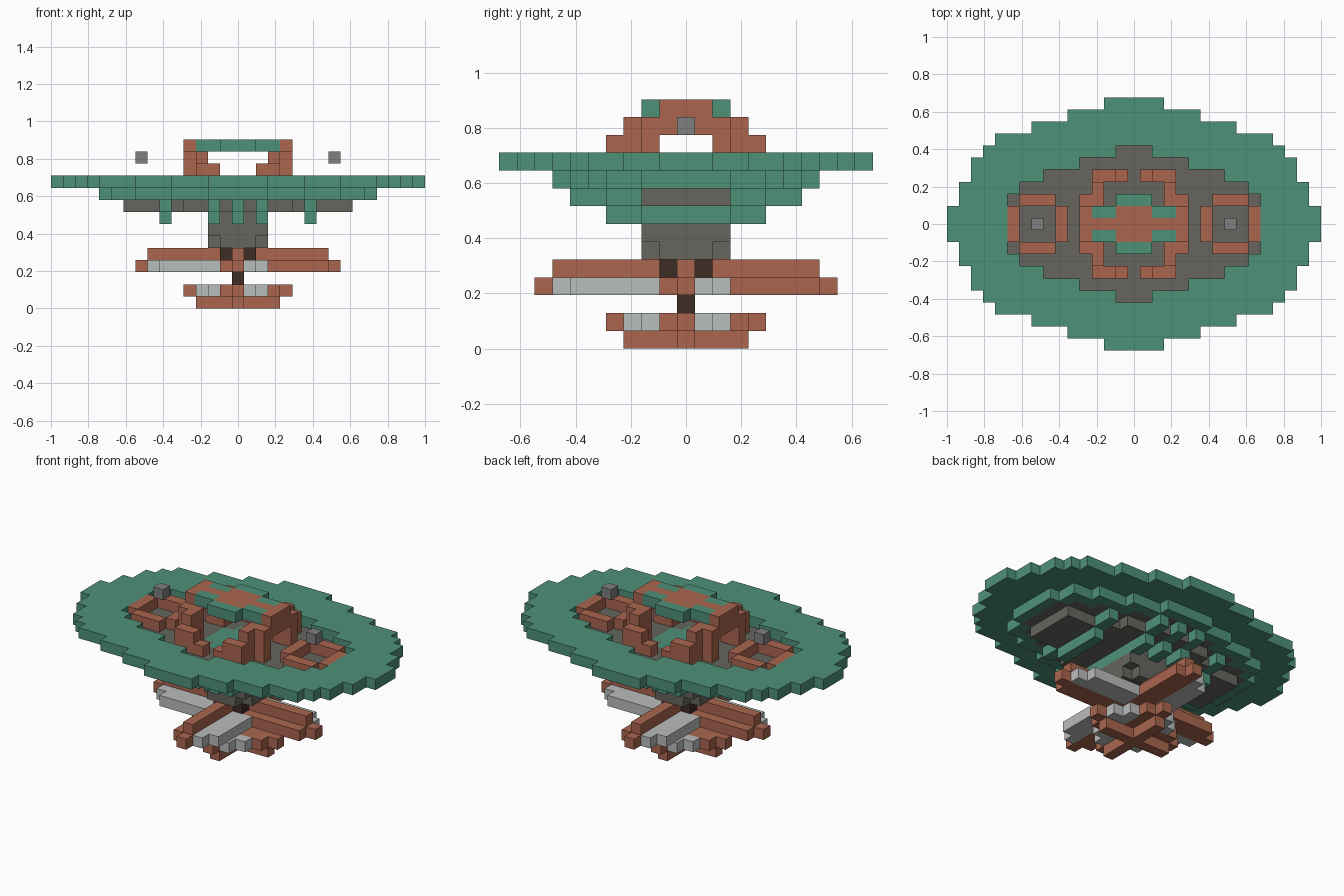
import bpy, bmesh
from mathutils import Vector

cube = bpy.data.objects.get("Cube")
if cube:
    bpy.data.objects.remove(cube, do_unlink=True)

U = 2 / 31  # edge of one block


def material(name, rgb):
    m = bpy.data.materials.new(name)
    m.use_nodes = True
    col = (*rgb, 1)
    m.diffuse_color = col
    m.node_tree.nodes["Principled BSDF"].inputs["Base Color"].default_value = col
    return m


GREEN = material("sea_green", (.076, .285, .19))
BROWN = material("copper_brown", (.40, .13, .076))
STONE = material("warm_grey", (.133, .13, .114))
PALE = material("pale_grey", (.485, .51, .5))
DARK = material("dark_brown", (.045, .026, .018))
LAMP = material("mid_grey", (.216, .216, .216))

cells = {}  # block position -> (part, material); later parts replace earlier


def put(part, mat, xs, ys, zs):
    for x in xs:
        for y in ys:
            for z in zs:
                cells[x, y, z] = (part, mat)


def span(n):
    return range(-n, n + 1)


def slab(part, mat, half_widths, z):
    """Oval layer: half_widths[i] is the half width of the rows at y = +-i."""
    for i, w in enumerate(half_widths):
        put(part, mat, span(w), {i, -i}, [z])


def mirrored(part, mat, xs, ys, zs):
    for sx in (-1, 1):
        for sy in (-1, 1):
            put(part, mat, [sx * x for x in xs], [sy * y for y in ys], zs)


def blades(part, mat, xs, y, z):
    """One blade row repeated at four quarter turns."""
    for x in xs:
        a, b = x, y
        for _ in span(1) and range(4):
            cells[a, b, z] = (part, mat)
            a, b = -b, a


# Deck with an oval well and a stepped underside
well = [10, 10, 10, 9, 7, 4, 1]
slab("lower_deck", GREEN, [11, 11, 11, 10, 10, 8, 5, 2], 9)
slab("well_floor", STONE, well, 9)
slab("upper_deck", GREEN, [15, 15, 14, 14, 13, 13, 12, 11, 8, 5, 2], 10)
for i, w in enumerate(well):
    for x in span(w):
        for y in (i, -i):
            cells.pop((x, y, 10), None)
slab("floor_patch", GREEN, [2, 2, 1], 9)

# Hull below the deck, ribs and neck
slab("hull", STONE, [9, 9, 9, 5, 4, 1], 8)
slab("neck", STONE, [2, 2, 2], 7)
slab("neck", STONE, [2, 2, 2], 6)
slab("neck", STONE, [2, 2, 1], 5)
for x, long, short in ((0, 6, 4), (2, 6, 4), (6, 4, 2)):
    mirrored("ribs", GREEN, [x], span(long), [8])
    mirrored("ribs", GREEN, [x], span(short), [7])

# Rings with floating lamps at both ends
mirrored("end_rings", BROWN, [7, 8, 9], [2], [10])
mirrored("end_rings", BROWN, [6, 10], span(1), [10])
mirrored("lamps", LAMP, [8], [0], [12])

# Stepped arch pillars
mirrored("pillars", BROWN, [1, 2, 3], [4], [10])
mirrored("pillars", BROWN, [2, 3], [4], [11])
mirrored("pillars", BROWN, [3], [3], [10, 11, 12])
mirrored("pillars", BROWN, [3, 4], [2], [10, 11, 12])
mirrored("pillars", BROWN, [4], span(1), [12])

# Canopy
slab("canopy_panels", GREEN, [3, 3, 1], 13)
slab("canopy_frame", BROWN, [4, 1], 13)
mirrored("canopy_frame", BROWN, [4], [1], [13])

# Two four-bladed rotors on a shaft
put("shaft", DARK, [0], [0], [2])
put("shaft", DARK, span(1), span(1), [4])
for part, z, n in (("lower_rotor", 1, 3), ("upper_rotor", 3, 7)):
    blades(part, PALE, range(2, n), 2, z)
    blades(part, PALE, range(1, n + 1), 1, z)
    blades(part, BROWN, range(1, n + 1), -1, z)
    blades(part, BROWN, range(n + 2), 0, z)
blades("lower_rotor", BROWN, range(4), 0, 0)
blades("upper_rotor", BROWN, range(8), 0, 4)

# Turn each part's blocks into one mesh of its outer faces
parts = {}
for pos, (part, mat) in cells.items():
    parts.setdefault((part, mat.name), []).append(pos)

for (part, mat_name), blocks in parts.items():
    bm = bmesh.new()
    for pos in blocks:
        base = Vector(pos)
        for axis in range(3):
            for sign in (-1, 1):
                n = Vector([sign * (i == axis) for i in range(3)])
                if tuple(int(c) for c in base + n) in cells:
                    continue
                u = Vector([float(i == (axis + 1) % 3) for i in range(3)])
                v = n.cross(u)
                mid = base + Vector((0, 0, .5)) + n / 2
                corners = [mid + (a * u + b * v) / 2
                           for a, b in ((-1, -1), (1, -1), (1, 1), (-1, 1))]
                bm.faces.new([bm.verts.new(c * U) for c in corners])
    bmesh.ops.remove_doubles(bm, verts=bm.verts[:], dist=U / 100)
    mesh = bpy.data.meshes.new(part)
    bm.to_mesh(mesh)
    bm.free()
    names = [m for p, m in parts if p == part]
    label = part if len(names) == 1 else part + "_" + mat_name
    mesh.materials.append(bpy.data.materials[mat_name])
    bpy.context.collection.objects.link(bpy.data.objects.new(label, mesh))
